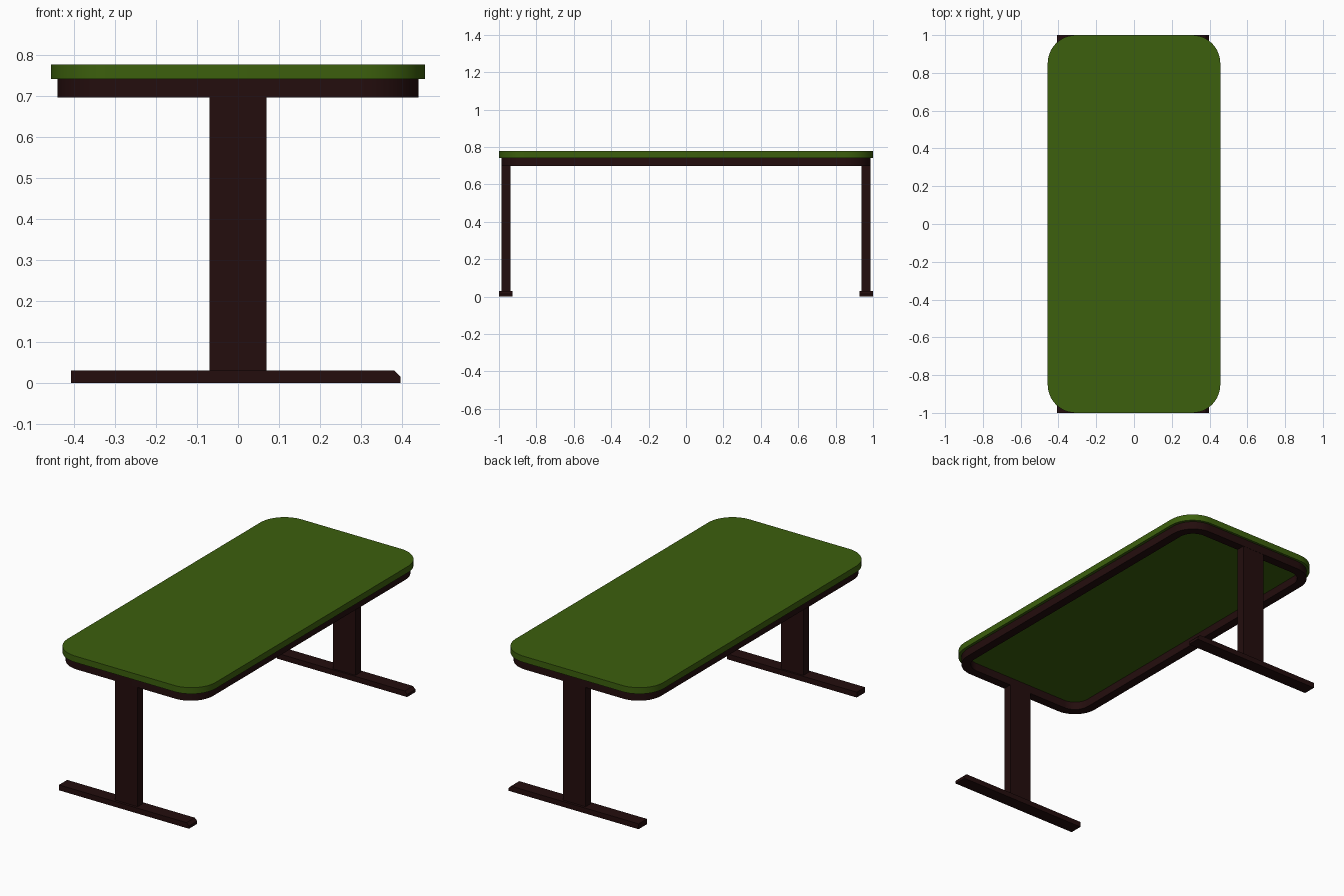
import bpy, bmesh, math

if "Cube" in bpy.data.objects:
    bpy.data.objects.remove(bpy.data.objects["Cube"])


def material(name, rgb):
    m = bpy.data.materials.new(name)
    m.diffuse_color = (*rgb, 1)
    m.use_nodes = True
    m.node_tree.nodes["Principled BSDF"].inputs["Base Color"].default_value = m.diffuse_color
    return m


green = material("moss green", (0.045, 0.115, 0.004))
brown = material("dark brown", (0.017, 0.004, 0.004))


def rounded(hx, hy, r, n=12):
    """Rounded rectangle outline, counter-clockwise."""
    pts = []
    for q, (sx, sy) in enumerate([(1, 1), (-1, 1), (-1, -1), (1, -1)]):
        for i in range(n + 1):
            a = math.pi / 2 * (q + i / n)
            pts.append((sx * (hx - r) + r * math.cos(a), sy * (hy - r) + r * math.sin(a)))
    return pts


def finish(bm, name, mat):
    bmesh.ops.recalc_face_normals(bm, faces=bm.faces)
    me = bpy.data.meshes.new(name)
    bm.to_mesh(me)
    bm.free()
    ob = bpy.data.objects.new(name, me)
    bpy.context.collection.objects.link(ob)
    me.materials.append(mat)
    bpy.context.view_layer.objects.active = ob
    ob.select_set(True)
    bpy.ops.object.shade_smooth_by_angle(angle=math.radians(30))
    ob.select_set(False)
    return ob


def extrude_profile(name, pts, depth, mat):
    """Extrude a list of 3D points along a vector."""
    bm = bmesh.new()
    f = bm.faces.new([bm.verts.new(p) for p in pts])
    ext = bmesh.ops.extrude_face_region(bm, geom=[f])["geom"]
    bmesh.ops.translate(bm, vec=depth, verts=[v for v in ext if isinstance(v, bmesh.types.BMVert)])
    if f.is_valid and len(f.edges) and not any(len(e.link_faces) > 1 for e in f.edges):
        bm.faces.new(f.verts)
    return finish(bm, name, mat)


# Tabletop
extrude_profile("tabletop", [(x, y, 0.742) for x, y in rounded(0.457, 1.0, 0.15)], (0, 0, 0.035), green)

# Frame ring under the top
bm = bmesh.new()
outer, inner = rounded(0.441, 0.987, 0.138), rounded(0.391, 0.937, 0.088)
loops = [[bm.verts.new((x, y, z)) for x, y in o]
         for o, z in ((outer, 0.697), (outer, 0.742), (inner, 0.742), (inner, 0.697))]
n = len(outer)
for k in range(4):
    a, b = loops[k], loops[(k + 1) % 4]
    for i in range(n):
        j = (i + 1) % n
        bm.faces.new((a[i], a[j], b[j], b[i]))
finish(bm, "frame_ring", brown)

# Leg and foot at each end; the foot has a chamfered +x tip
foot = [(-0.407, 0), (0.397, 0), (0.397, 0.015), (0.382, 0.03), (-0.407, 0.03)]
leg = [(-0.07, 0.03), (0.07, 0.03), (0.07, 0.70), (-0.07, 0.70)]
for label, s in (("front", -1), ("back", 1)):
    extrude_profile(label + "_foot", [(x, s * 1.0, z) for x, z in foot], (0, -s * 0.073, 0), brown)
    extrude_profile(label + "_leg", [(x, s * 0.986, z) for x, z in leg], (0, -s * 0.049, 0), brown)
